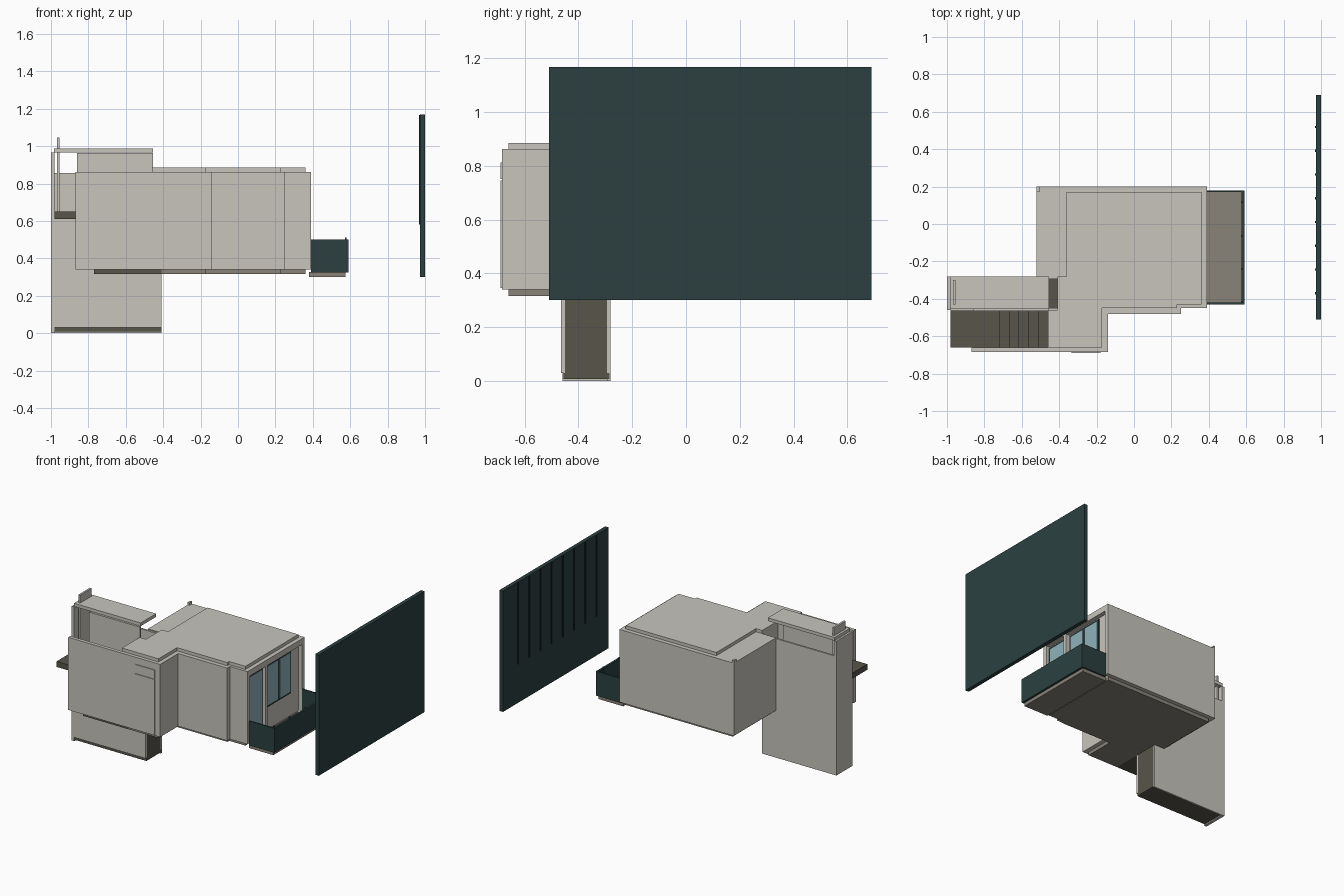
import bpy
import bmesh
from mathutils import Vector

cube = bpy.data.objects.get("Cube")
if cube:
    bpy.data.objects.remove(cube, do_unlink=True)


def material(name, r, g, b):
    m = bpy.data.materials.new(name)
    m.use_nodes = True
    m.diffuse_color = (r, g, b, 1)
    m.node_tree.nodes["Principled BSDF"].inputs["Base Color"].default_value = (r, g, b, 1)
    return m


PLASTER = material("pale plaster", 0.58, 0.56, 0.51)
GREY = material("grey concrete", 0.25, 0.23, 0.195)
BROWN = material("dark brown stone", 0.098, 0.09, 0.07)
GREEN = material("dark green", 0.025, 0.051, 0.051)
SEAM = material("seam black green", 0.008, 0.015, 0.015)
GLASS = material("blue glass", 0.28, 0.45, 0.5)


def prism(name, outline, lo, hi, mat, axis="z"):
    """Extrude an outline along z (points are x, y) or along y (points are x, z)."""
    bm = bmesh.new()
    place = (lambda p: (p[0], p[1], lo)) if axis == "z" else (lambda p: (p[0], lo, p[1]))
    face = bm.faces.new([bm.verts.new(place(p)) for p in outline])
    push = Vector((0, 0, hi - lo)) if axis == "z" else Vector((0, hi - lo, 0))
    ext = bmesh.ops.extrude_face_region(bm, geom=[face])
    bmesh.ops.translate(bm, vec=push, verts=[v for v in ext["geom"] if isinstance(v, bmesh.types.BMVert)])
    bmesh.ops.recalc_face_normals(bm, faces=bm.faces)
    mesh = bpy.data.meshes.new(name)
    bm.to_mesh(mesh)
    bm.free()
    mesh.materials.append(mat)
    obj = bpy.data.objects.new(name, mesh)
    bpy.context.collection.objects.link(obj)
    return obj


def box(name, x, y, z, mat):
    return prism(name, [(x[0], y[0]), (x[1], y[0]), (x[1], y[1]), (x[0], y[1])], z[0], z[1], mat)


def stairs(name, x0, x1, z0, z1, count, base, y, mat):
    """Solid flight whose treads run from height z0 to z1."""
    pts = [(x0, base)]
    for i in range(count):
        z = z0 + (z1 - z0) * i / (count - 1)
        pts += [(x0 + (x1 - x0) * i / count, z), (x0 + (x1 - x0) * (i + 1) / count, z)]
    return prism(name, pts + [(x1, base)], y[0], y[1], mat, "y")


# Main house volume, with roof and floor slabs stepped inward
prism("house_body", [(-.52, .2), (.36, .2), (.36, -.45), (.25, -.45), (.25, -.48), (-.14, -.48),
                     (-.14, -.685), (-.46, -.685), (-.46, -.46), (-.41, -.46), (-.41, -.28),
                     (-.52, -.28)], .34, .862, PLASTER)
inset = [(.36, .17), (.36, -.43), (.23, -.43), (.23, -.45), (-.17, -.45), (-.17, -.66)]
prism("roof_slab", inset + [(-.46, -.66), (-.46, -.46), (-.41, -.46), (-.41, -.28),
                            (-.36, -.28), (-.36, .17)], .862, .885, PLASTER)
prism("floor_slab", inset + [(-.41, -.66), (-.41, -.28), (-.49, -.28), (-.49, .17)], .315, .34, GREY)
box("roof_corner_lip", (-.52, -.505), (.17, .2), (.862, .88), PLASTER)
box("stair_screen_wall", (-.87, -.46), (-.685, -.66), (.34, .862), PLASTER)

# Front door leaf and the panel above it
box("front_door", (-.335, -.18), (-.69, -.685), (.345, .745), PLASTER)
box("front_door_head", (-.335, -.18), (-.69, -.685), (.75, .812), PLASTER)

# Rim around the recessed window wall
box("window_rim_back", (.36, .39), (.17, .2), (.34, .862), PLASTER)
box("window_rim_front", (.36, .39), (-.45, -.42), (.34, .862), PLASTER)
box("window_rim_top", (.36, .39), (-.42, .17), (.82, .862), PLASTER)
box("window_rim_post", (.36, .39), (-.245, -.22), (.34, .82), PLASTER)


def glazing(name, y, z, panes):
    box(name + "_frame", (.36, .366), y, z, GREEN)
    step = (y[1] - y[0]) / panes
    for i in range(panes):
        a = y[0] + i * step
        box(f"{name}_pane_{i + 1}", (.366, .37), (a + .012, a + step - .012),
            (z[0] + .015, z[1] - .015), GLASS)


glazing("balcony_door", (-.42, -.245), (.34, .81), 1)
glazing("side_window", (-.21, .08), (.5, .81), 2)

# Balcony
box("balcony_floor", (.38, .575), (-.42, .17), (.3, .327), GREY)
box("balcony_rail_side", (.575, .59), (-.43, .18), (.325, .5), GREEN)
for name, y in (("front", -.43), ("back", .17)):
    box(f"balcony_rail_{name}", (.39, .575), (y, y + .01), (.325, .5), GREEN)
for i in range(4):
    y = -.42 + .177 * i
    box(f"balcony_post_{i + 1}", (.573, .581), (y, y + .008), (.327, .51), GREEN)

# Stair tower: base, walls, inner flight and cap
box("tower_base", (-.98, -.41), (-.455, -.285), (.008, .03), BROWN)
box("tower_side_wall", (-1, -.98), (-.46, -.28), (0, .965), PLASTER)
box("tower_back_wall", (-.98, -.41), (-.293, -.28), (0, .855), PLASTER)
prism("tower_front_wall", [(-.98, .03), (-.41, .03), (-.41, .34), (-.455, .34), (-.455, .962),
                           (-.86, .962), (-.86, .61), (-.98, .61)], -.465, -.45, PLASTER, "y")
stairs("inner_stairs", -.98, -.41, .05, .315, 10, .03, (-.45, -.293), BROWN)
box("tower_cap", (-.985, -.455), (-.455, -.28), (.965, .988), PLASTER)
box("tower_fin", (-.968, -.954), (-.43, -.3), (.65, 1.045), PLASTER)

# Outer landing and the flight leading down to the house floor
box("outer_landing", (-.98, -.72), (-.66, -.462), (.61, .65), BROWN)
stairs("outer_stairs", -.77, -.46, .65, .36, 6, .315, (-.66, -.465), BROWN)
box("stair_soffit", (-.46, -.41), (-.66, -.46), (.315, .34), BROWN)

# Free-standing side screen with vertical seams on its inner face
box("side_screen", (.972, 1), (-.51, .69), (.3, 1.168), GREEN)
for i in range(8):
    y = -.37 + .127 * i
    box(f"screen_seam_{i + 1}", (.967, .972), (y - .006, y + .006), (.58, 1.165), SEAM)
